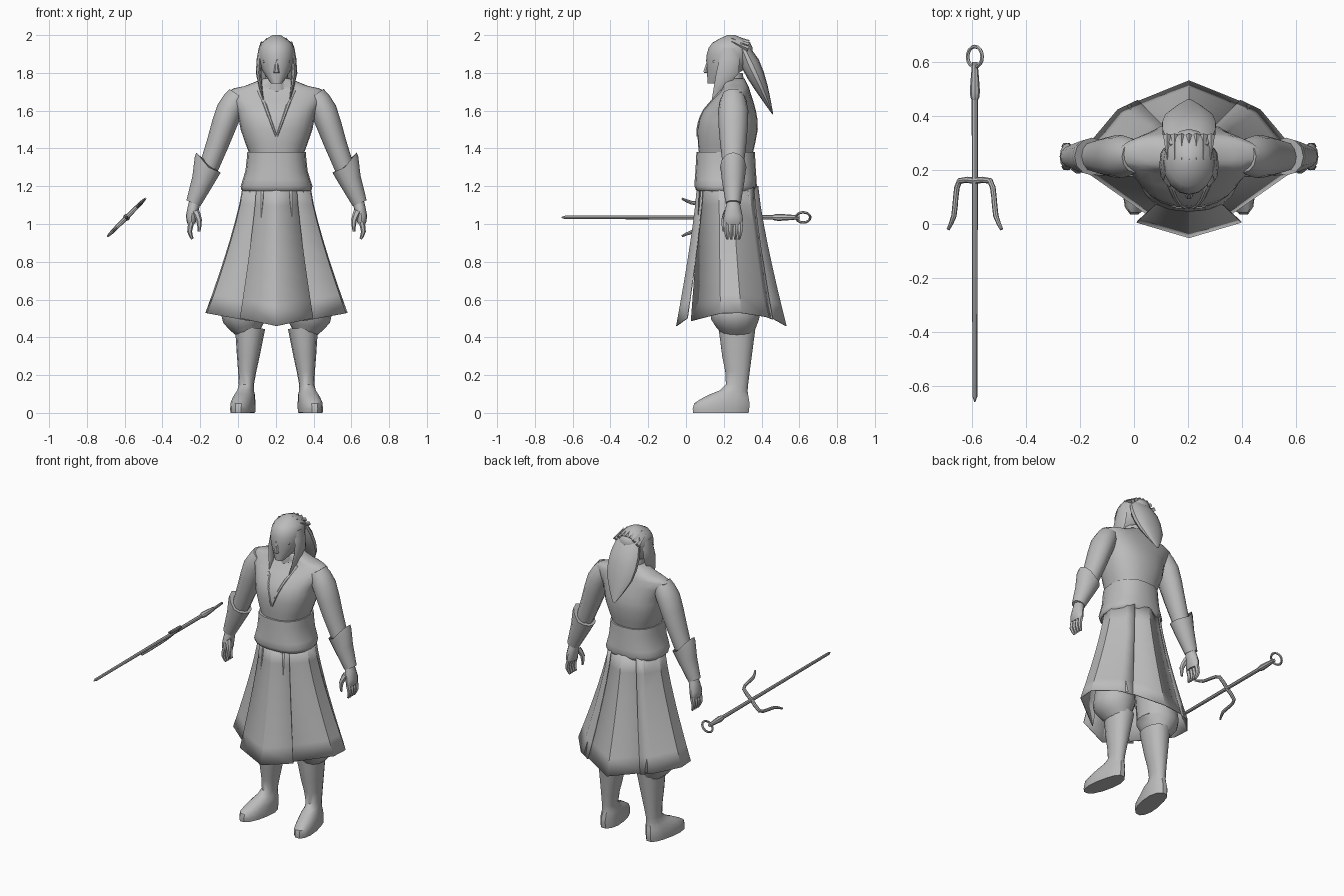
import bpy, bmesh, math
from mathutils import Vector
from mathutils.bvhtree import BVHTree

if "Cube" in bpy.data.objects:
    bpy.data.objects.remove(bpy.data.objects["Cube"], do_unlink=True)

X, Y, Z = Vector((1, 0, 0)), Vector((0, 1, 0)), Vector((0, 0, 1))
BODY = (0.204, 0.25, 0)
WEAPON = (-0.59, 0, 1.035)
TILT = (0, -math.pi / 4, 0)

grey = bpy.data.materials.new("plain grey")
grey.use_nodes = True
grey.diffuse_color = (0.5, 0.5, 0.5, 1)
grey.node_tree.nodes["Principled BSDF"].inputs["Base Color"].default_value = grey.diffuse_color


def finish(ob, angle=40):
    ob.data.materials.clear()
    ob.data.materials.append(grey)
    bpy.ops.object.select_all(action="DESELECT")
    ob.select_set(True)
    bpy.context.view_layer.objects.active = ob
    bpy.ops.object.shade_smooth_by_angle(angle=math.radians(angle))
    return ob


def to_object(name, bm, mirror, loc=BODY, rot=(0, 0, 0)):
    bmesh.ops.recalc_face_normals(bm, faces=bm.faces)
    mesh = bpy.data.meshes.new(name)
    bm.to_mesh(mesh)
    bm.free()
    ob = bpy.data.objects.new(name, mesh)
    bpy.context.collection.objects.link(ob)
    ob.location, ob.rotation_euler = loc, rot
    if mirror:
        ob.modifiers.new("mirror", "MIRROR").use_mirror_merge = False
    return ob


def join_rings(bm, first, second, closed=True):
    """Bridge two equal rows of vertices with quads."""
    count = len(first)
    for k in range(count if closed else count - 1):
        j = (k + 1) % count
        bm.faces.new((first[k], first[j], second[j], second[k]))


def add_midpoints(rows):
    """Insert a smooth in-between ring in every gap."""
    padded = [rows[0]] + rows + [rows[-1]]
    result = [rows[0]]
    for a, b, c, d in zip(padded, padded[1:], padded[2:], padded[3:]):
        middle = [(9 * (q + r) - p - s) / 16 for p, q, r, s in zip(a, b, c, d)]
        result += [middle, c]
    return result


def tube(name, rows, n=12, side=Y, mirror=False, loc=BODY, rot=(0, 0, 0),
         power=2.0, rounded=True, deform=None):
    """Loft of oval rings; a row is x, y, z, radius across, optional radius along side."""
    rows = [tuple(row) + (row[3],) * (5 - len(row)) for row in rows]
    if rounded:
        rows = add_midpoints(rows)
    bm = bmesh.new()
    rings = []
    centres = [Vector(row[:3]) for row in rows]
    for i, (x, y, z, wide, deep) in enumerate(rows):
        along = centres[min(i + 1, len(rows) - 1)] - centres[max(i - 1, 0)]
        across = side.cross(along).normalized()
        ring = []
        for k in range(n):
            c, s = math.cos(math.tau * k / n), math.sin(math.tau * k / n)
            u = math.copysign(abs(c) ** (2 / power), c) * wide
            v = math.copysign(abs(s) ** (2 / power), s) * deep
            ring.append(bm.verts.new(centres[i] + across * u + side * v))
        rings.append(ring)
    for first, second in zip(rings, rings[1:]):
        join_rings(bm, first, second)
    bm.faces.new(rings[0])
    bm.faces.new(rings[-1])
    if deform:
        for v in bm.verts:
            deform(v.co)
    return finish(to_object(name, bm, mirror, loc, rot))


def skirt_panel(name, angles, hem_x, hem_y, mirror=False, steps=7):
    """Flaring cloth between the waist oval and a hem oval, angles counted from the front."""
    bm = bmesh.new()
    columns = []
    for degrees in angles:
        s, c = math.sin(math.radians(degrees)), -math.cos(math.radians(degrees))
        waist = Vector((0.18 * s, 0.16 * c - 0.03, 1.2))
        hem = Vector((hem_x * s, hem_y * c, 0.46 + 0.07 * abs(s)))
        column = []
        for i in range(steps + 1):
            t = i / steps
            point = waist.lerp(hem, t ** 1.25)
            point.z = waist.z + (hem.z - waist.z) * t
            column.append(bm.verts.new(point))
        columns.append(column)
    for first, second in zip(columns, columns[1:]):
        join_rings(bm, first, second, closed=False)
    ob = to_object(name, bm, mirror)
    cloth = ob.modifiers.new("cloth thickness", "SOLIDIFY")
    cloth.thickness, cloth.offset = 0.005, 0
    finish(ob, angle=25)


# Torso, neck and belt
vest = tube("vest", [
    (0, -.04, 1.36, .14, .14), (0, -.03, 1.5, .19, .16), (0, -.02, 1.6, .21, .14),
    (0, .01, 1.7, .26, .08), (0, .01, 1.73, .17, .07), (0, 0, 1.77, .07, .06)], n=24, power=2.3)
tube("neck", [(0, 0, 1.68, .07), (0, -.01, 1.8, .06)])
tube("belt", [
    (0, -.04, 1.38, .155), (0, -.04, 1.28, .165, .16),
    (0, -.04, 1.2, .19, .165), (0, -.04, 1.175, .18, .15)], n=20, power=2.4)

# Collar edges follow the chest surface in a deep V
bpy.context.view_layer.update()
chest = BVHTree.FromObject(vest, bpy.context.evaluated_depsgraph_get())
collar = []
for i in range(8):
    rise = 0.035 * i
    x, z = 0.36 * rise + 0.002, 1.465 + rise
    hit = chest.ray_cast(Vector((x, -1, z)), Y)[0]
    if hit:
        collar.append((x, hit.y, z, .005 + .03 * rise, .007))
tube("collar", collar, n=6, mirror=True, rounded=False)

# Head and face
tube("head", [
    (0, -.1, 1.745, .03, .035), (0, -.04, 1.82, .08, .1), (0, -.02, 1.9, .097, .12),
    (0, -.01, 1.96, .08, .1), (0, -.01, 2, .02)], n=16)
tube("nose", [(0, -.14, 1.8, .017, .013), (0, -.145, 1.81, .014), (0, -.13, 1.87, .006)], n=6)
tube("brow", [(0, -.135, 1.865, .01), (.07, -.1, 1.86, .007)], n=6, mirror=True)

# Hair: tail, jagged front edge and side locks
tube("hair_tail", [
    (0, .04, 1.96, .02, .07), (0, .09, 1.85, .05, .1), (0, .15, 1.72, .035, .09),
    (0, .21, 1.58, .002, .01)], n=14, side=X)
for i in range(-3, 4):
    x = 0.027 * i
    z = 1.98 - 5 * x * x
    tube("hair_spike", [(x, .08, z - .02, .015), (x, -.01, z + .02, .001)], n=4, side=X)
tube("side_lock", [
    (.08, -.02, 1.93, .015, .04), (.095, -.03, 1.8, .015, .06), (.07, -.11, 1.655, .002, .004)],
    n=8, mirror=True)


# Arms, cuffs and hands
def raise_cuff(co):
    if co.z > 1.26:
        co.z += max(0, co.x - .36) * .8


tube("arm", [(.2, 0, 1.68, .06), (.25, 0, 1.6, .07, .08), (.31, 0, 1.43, .06, .07),
             (.37, 0, 1.27, .05)], mirror=True)
tube("cuff", [(.36, 0, 1.3, .07), (.39, 0, 1.23, .06), (.44, 0, 1.11, .04)],
     mirror=True, deform=raise_cuff)
tube("palm", [(.43, 0, 1.13, .03), (.45, 0, 1.04, .03, .05), (.45, 0, 1, .02, .05)], mirror=True)
for i in range(4):
    y = 0.025 * (i - 1.5)
    tube("finger", [(.45, y, 1.01, .015), (.46, y, .96, .013), (.445, y * .8, .92, .007)],
         n=6, mirror=True)
tube("thumb", [(.43, -.03, 1.07, .02), (.41, -.05, 1.02, .015), (.41, -.05, .96, .007)],
     n=6, mirror=True)

# Skirt panels
skirt_panel("front_panel", (-36, 0, 36), .33, .3)
skirt_panel("back_panel", (132, 180, 228), .31, .28)
skirt_panel("side_panel", (22, 74, 100, 136, 150), .38, .24, mirror=True)


# Trousers and boots
def toe_out(co):
    if co.z < .14:
        co.x += max(0, .02 - co.y) * .16


tube("trouser_leg", [
    (.09, -.03, 1.2, .08, .11), (.12, 0, .85, .1, .11), (.165, .01, .57, .12, .13),
    (.165, .01, .5, .12, .13), (.15, .02, .43, .07, .09)], n=14, mirror=True)
tube("boot", [
    (.14, .02, .45, .08, .1), (.15, .02, .3, .06, .08), (.16, .02, .15, .04, .06),
    (.16, -.02, .1, .05, .1), (.165, -.06, .05, .06, .15), (.165, -.065, 0, .06, .15)],
    n=14, mirror=True, power=2.2, deform=toe_out)

# Three-pronged weapon
tube("blade", [(0, -.66, 0, .002), (0, -.64, 0, .009), (0, .48, 0, .012)],
     n=8, side=X, loc=WEAPON, rot=TILT, rounded=False)
tube("grip", [(0, .46, 0, .012), (0, .49, 0, .019), (0, .6, 0, .01)],
     n=8, side=X, loc=WEAPON, rot=TILT)
tube("side_prong", [
    (0, .16, 0, .012), (.08, .16, 0, .011), (.1, .1, 0, .01), (.11, .03, 0, .01),
    (.14, -.02, 0, .006)], n=8, side=Z, mirror=True, loc=WEAPON, rot=TILT)
bpy.ops.mesh.primitive_torus_add(
    major_segments=16, minor_segments=6, major_radius=.038, minor_radius=.007,
    location=(WEAPON[0], .62, WEAPON[2]), rotation=TILT)
bpy.context.object.name = "pommel_ring"
finish(bpy.context.object)
